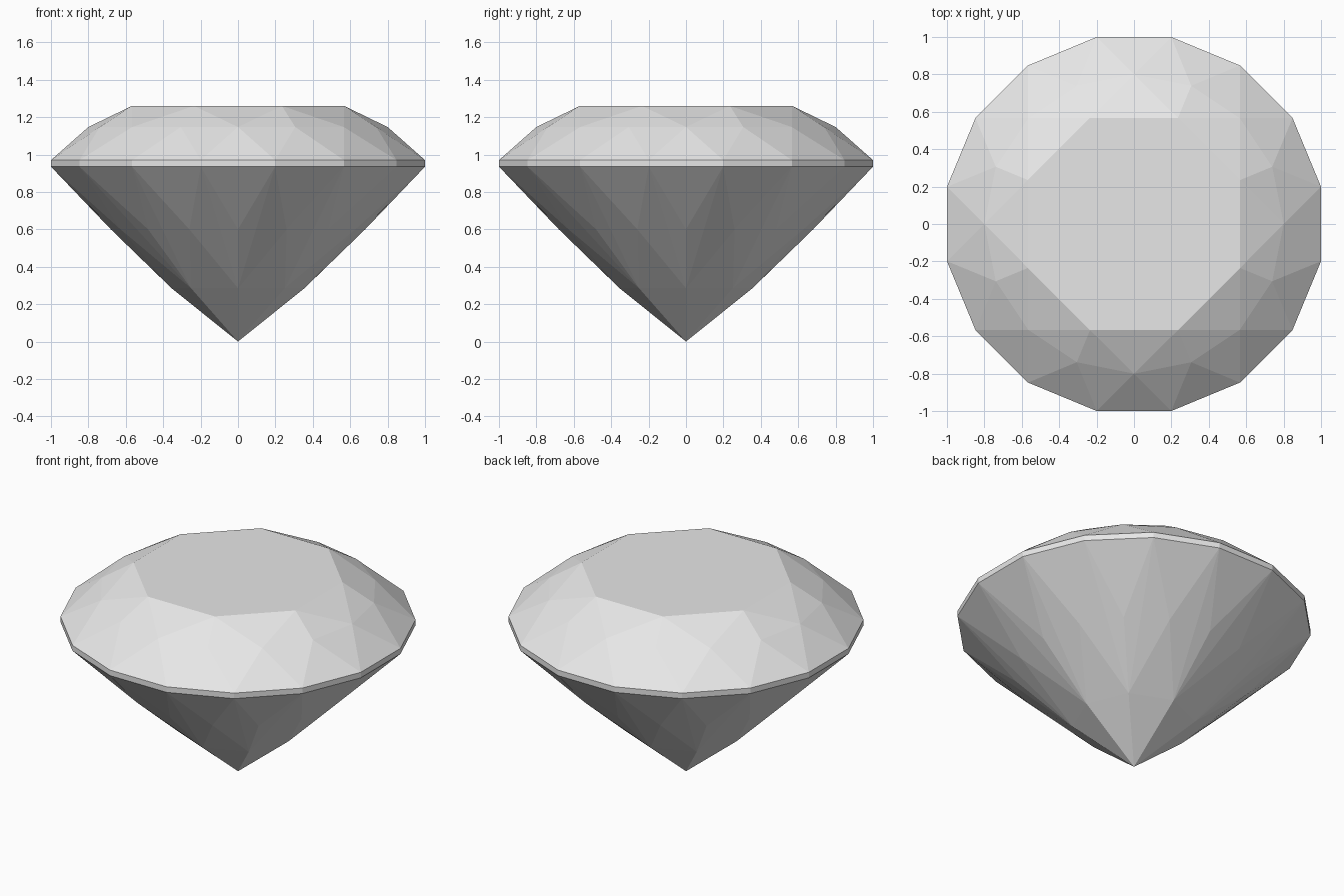
import bpy, bmesh, math

cube = bpy.data.objects.get("Cube")
if cube:
    bpy.data.objects.remove(cube, do_unlink=True)

# Pale grey stone
grey = bpy.data.materials.new("pale_grey")
grey.use_nodes = True
colour = (0.8, 0.8, 0.8, 1)
grey.diffuse_color = colour
grey.node_tree.nodes["Principled BSDF"].inputs["Base Color"].default_value = colour


def ring(bm, count, radius, z, turn=0.0):
    """Add a ring of corner points, turned by a fraction of one step."""
    for i in range(count):
        a = math.tau * (i + turn) / count
        bm.verts.new((radius * math.cos(a), radius * math.sin(a), z))


bm = bmesh.new()
girdle = 1 / math.cos(math.pi / 16)

# Pavilion: culet, main facet corners, lower break ring
bm.verts.new((0, 0, 0))
ring(bm, 8, 0.355, 0.285)
ring(bm, 16, 0.68, 0.6)
# Girdle band
ring(bm, 16, girdle, 0.935, 0.5)
ring(bm, 16, girdle, 0.97, 0.5)
# Crown: upper break ring, flat table
ring(bm, 16, 0.8, 1.147)
ring(bm, 8, 0.614, 1.26, 0.5)

# The facets are the convex skin over the corner points
bmesh.ops.convex_hull(bm, input=bm.verts[:])
bmesh.ops.dissolve_limit(bm, angle_limit=math.radians(0.1),
                         verts=bm.verts[:], edges=bm.edges[:])
bmesh.ops.recalc_face_normals(bm, faces=bm.faces[:])

mesh = bpy.data.meshes.new("cut_gem")
bm.to_mesh(mesh)
bm.free()
mesh.materials.append(grey)
gem = bpy.data.objects.new("cut_gem", mesh)
bpy.context.collection.objects.link(gem)
